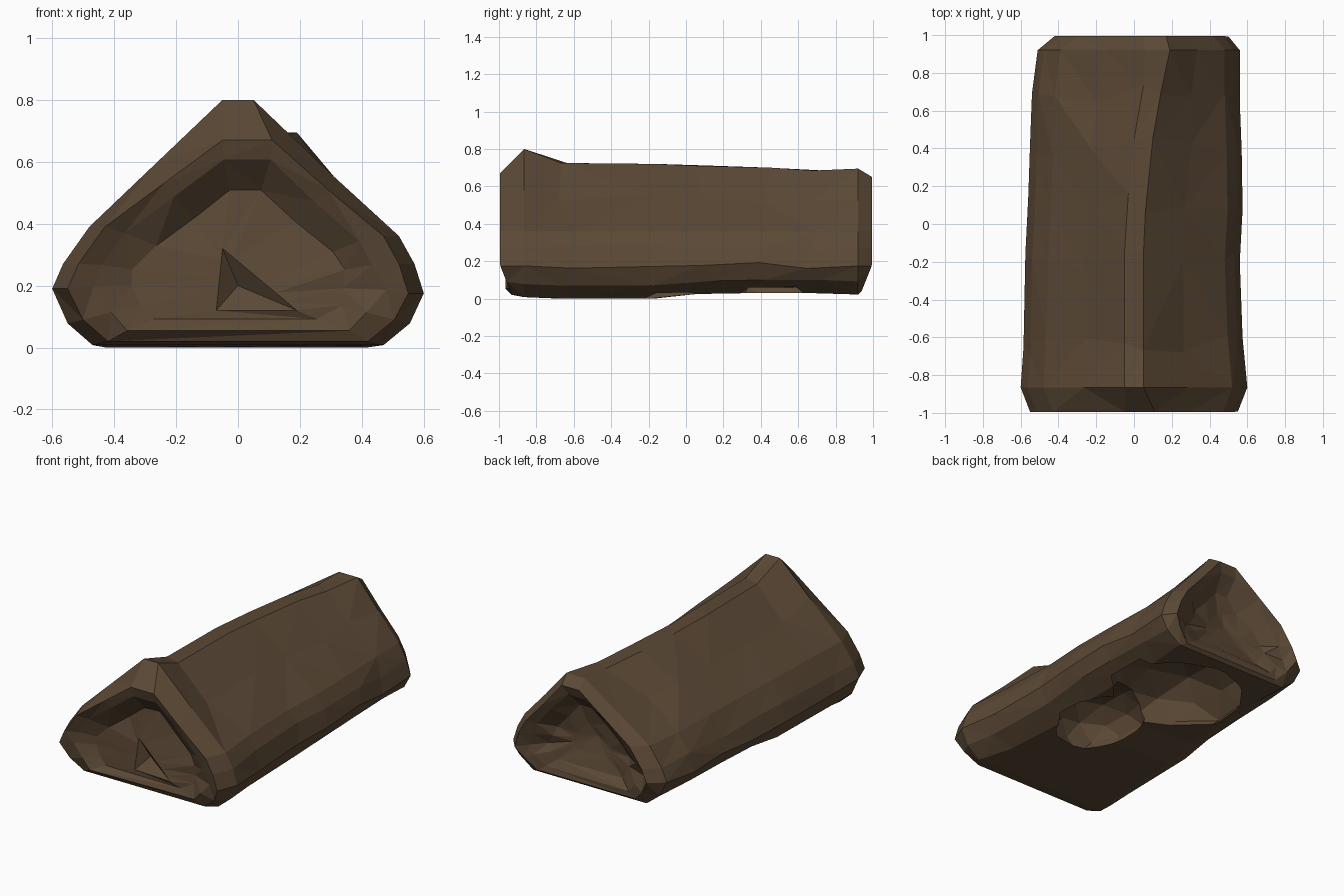
import bpy, bmesh, random
from mathutils import Vector

if "Cube" in bpy.data.objects:
    bpy.data.objects.remove(bpy.data.objects["Cube"])

random.seed(4)

brown = bpy.data.materials.new("earth brown")
brown.diffuse_color = (0.105, 0.066, 0.036, 1)
brown.use_nodes = True
brown.node_tree.nodes["Principled BSDF"].inputs["Base Color"].default_value = brown.diffuse_color


def section(y, xl, xr, rl, rr, rz, b, foot=.13):
    """Tent-shaped cross-section: rounded feet, sloping sides, narrow ridge."""
    pts = [(xl + foot, b), (xl + .05, b + .07), (xl, .19), (xl + .035, .27), (xl + .12, .39),
           ((xl + .12 + rl) / 2, (.39 + rz) / 2), (rl, rz), (rr, rz),
           ((xr - .08 + rr) / 2, (.35 + rz) / 2), (xr - .08, .36), (xr - .03, .27),
           (xr, .175), (xr - .045, b + .07), (xr - foot, b)]
    return [Vector((x, y, z)) for x, z in pts]


def shrink(ring, cx, cz, s, y_low, y_high):
    """Copy a ring towards a centre, with separate depths for low and high points."""
    out = []
    for p in ring:
        z = cz + (p.z - cz) * s
        t = min(1, max(0, z / .45))
        out.append(Vector((cx + (p.x - cx) * s, y_low + (y_high - y_low) * t, z)))
    return out


# Main lengthwise sections: y, left, right, ridge left, ridge right, ridge z, base z, foot inset
stations = [(-.995, -.55, .55, -.05, .11, .67, .02, .13), (-.865, -.60, .60, -.05, .05, .80, .008, .13),
            (-.64, -.585, .575, -.05, .05, .725, 0, .16), (-.2, -.575, .56, -.05, .05, .72, 0, .17),
            (.1, -.56, .575, -.03, .06, .71, .025, .17), (.4, -.55, .57, 0, .10, .70, .03, .17),
            (.7, -.54, .56, .05, .14, .685, .03, .17), (.92, -.51, .56, .06, .19, .695, .022, .14),
            (.995, -.42, .50, .05, .17, .65, .04, .12)]
body_rings = [section(*s) for s in stations]

# Feet of both end rims sit slightly inward
for ring, inward in ((body_rings[0], 1), (body_rings[-1], -1)):
    for p in ring:
        p.y += inward * max(0, .18 - p.z) * .4

# Irregular weathered facets on the middle sections
for ring in body_rings[2:-2]:
    for i, p in enumerate(ring):
        p.y += random.uniform(-.06, .06)
        if i in (5, 8):
            p.x += random.uniform(-.012, .012)
            p.z += random.uniform(-.015, .015)
        elif i in (2, 3, 10, 11):
            p.z += random.uniform(-.02, .02)

# Shallow stepped hollows in both end walls
front_lip = shrink(body_rings[0], 0, .25, .85, -.955, -.97)
front_wall = shrink(body_rings[0], 0, .22, .64, -.95, -.89)
back_lip = shrink(body_rings[-1], .04, .27, .85, .925, .965)
back_wall = shrink(body_rings[-1], .04, .26, .62, .915, .885)
back_mid = shrink(body_rings[-1], .04, .28, .3, .89, .86)
for ring in (front_lip, front_wall, back_lip, back_wall):
    for p in ring:
        p.y += random.uniform(-.01, .01)
        p.x += random.uniform(-.015, .015)

# Outline of the three-cornered dent in the front wall
A, B, C = Vector((-.07, -.93, .12)), Vector((-.05, -.915, .32)), Vector((.19, -.945, .12))
dent = [A.lerp(B, i / 6) for i in range(7)] + [B.lerp(C, i / 7) for i in range(1, 8)]

rings = [dent, front_wall, front_lip] + body_rings + [back_lip, back_wall, back_mid]
bm = bmesh.new()
loops = [[bm.verts.new(p) for p in r] for r in rings]
n = len(loops[0])
for a, b in zip(loops, loops[1:]):
    for i in range(n):
        j = (i + 1) % n
        bm.faces.new((a[i], a[j], b[j], b[i]))
for loop, centre in ((loops[0], (0, -.87, .2)), (loops[-1], (.02, .85, .32))):
    c = bm.verts.new(centre)
    for i in range(n):
        bm.faces.new((loop[i], loop[(i + 1) % n], c))
bmesh.ops.recalc_face_normals(bm, faces=bm.faces)
bmesh.ops.triangulate(bm, faces=bm.faces)
mesh = bpy.data.meshes.new("hollow_ridge_body")
bm.to_mesh(mesh)
bm.free()
mesh.materials.append(brown)
body = bpy.data.objects.new("hollow_ridge_body", mesh)
bpy.context.collection.objects.link(body)


def carve(name, centre, size):
    """Cut a lumpy hollow into the underside."""
    bpy.ops.mesh.primitive_ico_sphere_add(subdivisions=2, radius=1, location=centre)
    cutter = bpy.context.object
    cutter.name = name
    cutter.hide_render = True
    cutter.data.materials.append(brown)
    for v in cutter.data.vertices:
        k = random.uniform(.9, 1.05)
        v.co = Vector((v.co.x * size[0], v.co.y * size[1], v.co.z * size[2])) * k
    mod = body.modifiers.new(name, 'BOOLEAN')
    mod.operation = 'DIFFERENCE'
    mod.solver = 'EXACT'
    mod.object = cutter
    bpy.context.view_layer.objects.active = body
    bpy.ops.object.modifier_apply(modifier=name)
    bpy.data.objects.remove(cutter, do_unlink=True)


# Underside hollows
carve("middle_hollow", (.20, -.08, .05), (.26, .32, .20))
carve("rear_hollow", (.04, .46, .06), (.42, .40, .24))

for p in body.data.polygons:
    p.use_smooth = False
    p.material_index = 0
